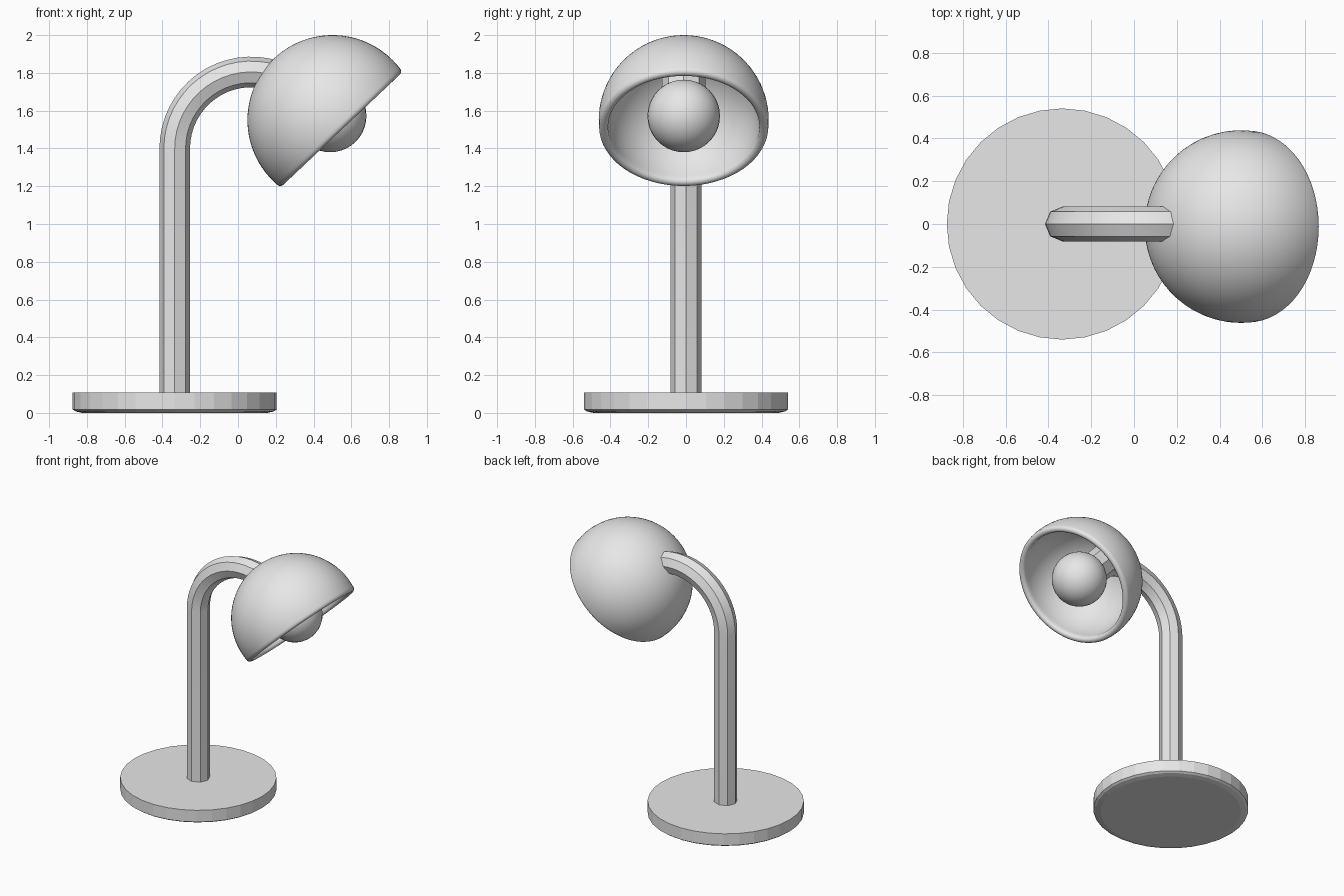
import bpy, bmesh, math
from mathutils import Matrix, Vector

if "Cube" in bpy.data.objects:
    bpy.data.objects.remove(bpy.data.objects["Cube"])

grey = bpy.data.materials.new("plain_grey")
grey.diffuse_color = (0.8, 0.8, 0.8, 1)
grey.use_nodes = True
grey.node_tree.nodes["Principled BSDF"].inputs["Base Color"].default_value = grey.diffuse_color


def finish(name, bm, smooth_angle=None):
    bmesh.ops.remove_doubles(bm, verts=bm.verts, dist=1e-5)
    bmesh.ops.recalc_face_normals(bm, faces=bm.faces)
    mesh = bpy.data.meshes.new(name)
    bm.to_mesh(mesh)
    bm.free()
    mesh.materials.append(grey)
    ob = bpy.data.objects.new(name, mesh)
    bpy.context.collection.objects.link(ob)
    if smooth_angle:
        bpy.ops.object.select_all(action='DESELECT')
        ob.select_set(True)
        bpy.context.view_layer.objects.active = ob
        bpy.ops.object.shade_smooth_by_angle(angle=math.radians(smooth_angle))
    return ob


def skin(bm, rings):
    """Bridge successive closed rings of vertices with quads."""
    n = len(rings[0])
    for a, b in zip(rings, rings[1:]):
        for i in range(n):
            j = (i + 1) % n
            bm.faces.new((a[i], a[j], b[j], b[i]))


def lathe(name, profile, sides, matrix, smooth_angle=None):
    """Revolve an (r, z) profile; profile ends at r = 0 are closed by caps."""
    bm = bmesh.new()
    rings = []
    for r, z in profile:
        rings.append([bm.verts.new(matrix @ Vector((
            r * math.cos(2 * math.pi * i / sides),
            r * math.sin(2 * math.pi * i / sides), z))) for i in range(sides)])
    skin(bm, rings)
    for ring in (rings[0], rings[-1]):
        bm.faces.new(ring)
    return finish(name, bm, smooth_angle)


def arc(cx, cz, r, a0, a1, n):
    return [(cx + r * math.cos(math.radians(a0 + (a1 - a0) * i / n)),
             cz + r * math.sin(math.radians(a0 + (a1 - a0) * i / n)))
            for i in range(n + 1)]


# Round base with a slightly tucked-in underside
POLE_X = -0.335
lathe("base", [(0.49, 0.0), (0.525, 0.008), (0.54, 0.018), (0.54, 0.107)], 32,
      Matrix.Translation((POLE_X, 0, 0)))

# Octagonal bent arm: straight post, then an arc down into the shade
BEND = 0.405
path = [(POLE_X, 0.09, 90), (POLE_X, 1.4, 90)]
for i in range(1, 21):
    t = 180 - 135 * i / 20
    path.append((POLE_X + BEND + BEND * math.cos(math.radians(t)),
                 1.4 + BEND * math.sin(math.radians(t)), t - 90))
bm = bmesh.new()
rings = []
for x, z, heading in path:
    h = math.radians(heading)
    side = Vector((-math.sin(h), 0, math.cos(h)))
    rings.append([bm.verts.new(Vector((x, 0, z))
                  + side * 0.081 * math.cos(k * math.pi / 4)
                  + Vector((0, 0.081 * math.sin(k * math.pi / 4), 0)))
                  for k in range(8)])
skin(bm, rings)
bm.faces.new(rings[0])
bm.faces.new(rings[-1])
finish("arm", bm, 30)

# Tilted head: local z points out of the shade opening
head = Matrix.Translation((0.5, -0.012, 1.55)) @ Matrix.Rotation(math.radians(136.6), 4, 'Y')

# Domed shade with wall thickness and a rounded lip
dome = arc(0, 0, 0.45, -89.9, 5, 32)
lip = arc(0.424, 0.046, 0.024, 15, 165, 8)
inner = arc(0, 0, 0.402, 4, -89.9, 28)
lathe("shade", dome + lip + inner, 64, head, 40)

# Octagonal bulb socket
lathe("bulb_socket", [(0.115, -0.41), (0.115, -0.13)], 8, head)

# Round bulb
bm = bmesh.new()
bmesh.ops.create_uvsphere(bm, u_segments=32, v_segments=20, radius=0.192,
                          matrix=Matrix.Translation((0.488, -0.012, 1.572)))
finish("bulb", bm, 40)
